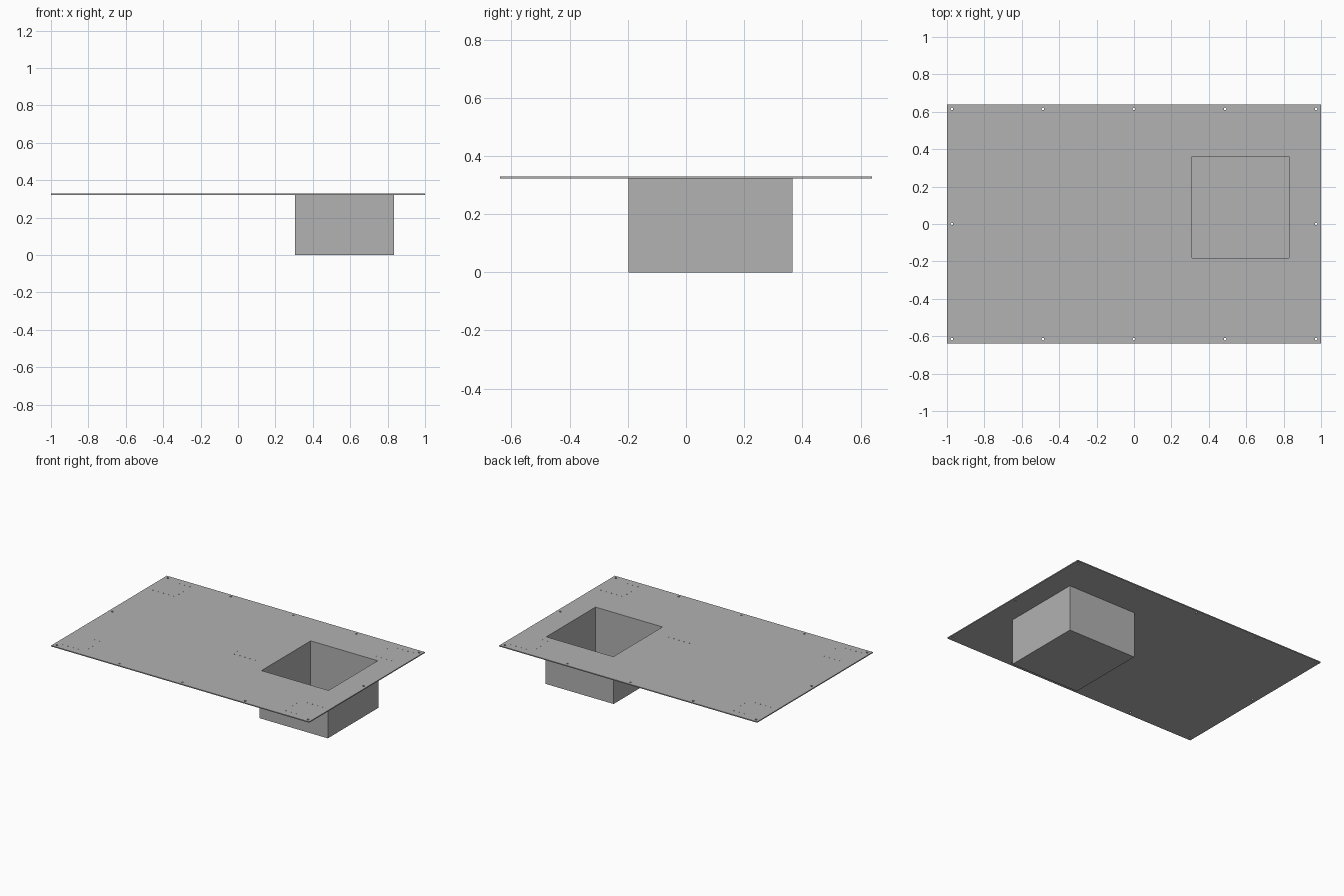
import bpy, bmesh
from mathutils import Matrix, Vector

if "Cube" in bpy.data.objects:
    bpy.data.objects.remove(bpy.data.objects["Cube"], do_unlink=True)

TOP, UNDER = 0.329, 0.322

steel = bpy.data.materials.new("grey_steel")
steel.use_nodes = True
GREY = (0.445, 0.445, 0.445, 1)
steel.diffuse_color = GREY
steel.node_tree.nodes["Principled BSDF"].inputs["Base Color"].default_value = GREY


def add_box(bm, low, high):
    low, high = Vector(low), Vector(high)
    place = Matrix.Translation((low + high) / 2) @ Matrix.Diagonal((*(high - low), 1))
    bmesh.ops.create_cube(bm, size=1, matrix=place)


def add_hole(bm, x, y, radius, bottom, sides):
    height = TOP + 0.02 - bottom
    bmesh.ops.create_cone(bm, cap_ends=True, segments=sides, radius1=radius, radius2=radius,
                          depth=height, matrix=Matrix.Translation((x, y, bottom + height / 2)))


def make_object(name, bm):
    mesh = bpy.data.meshes.new(name)
    bm.to_mesh(mesh)
    bm.free()
    mesh.materials.append(steel)
    obj = bpy.data.objects.new(name, mesh)
    bpy.context.collection.objects.link(obj)
    return obj


def cut(obj, cutter):
    mod = obj.modifiers.new("cut", 'BOOLEAN')
    mod.operation, mod.solver, mod.object = 'DIFFERENCE', 'EXACT', cutter
    cutter.hide_render = True
    cutter.hide_set(True)


# Table top sheet and the open tray below it
bm = bmesh.new()
add_box(bm, (-1, -0.64, UNDER), (1, 0.64, TOP))
table_top = make_object("table_top", bm)

bm = bmesh.new()
add_box(bm, (0.305, -0.198, 0), (0.835, 0.366, UNDER))
tray = make_object("tray", bm)

# Rectangular opening shared by sheet and tray
bm = bmesh.new()
add_box(bm, (0.31, -0.183, 0.005), (0.83, 0.362, TOP + 0.05))
opening_cutter = make_object("opening_cutter", bm)

# Bolt holes round the rim, going right through
bm = bmesh.new()
for i in range(-2, 3):
    for side in (-1, 1):
        add_hole(bm, i * 0.487, side * 0.615, 0.007, UNDER - 0.02, 16)
for side in (-1, 1):
    add_hole(bm, side * 0.974, 0, 0.007, UNDER - 0.02, 16)

# Shallow pilot holes for the mounting plates: four corners and the middle
plates = [(sx * 0.865, sy * 0.5, sx) for sx in (-1, 1) for sy in (-1, 1)]
plates.append((0.11, 0.01, 1))
for cx, cy, sx in plates:
    spots = [(cx + i * 0.04, cy + row * 0.09) for i in range(-2, 3) for row in (-1, 1)]
    spots += [(cx - sx * 0.09, cy + j * 0.045) for j in (-1, 0, 1)]
    for x, y in spots:
        add_hole(bm, x, y, 0.003, TOP - 0.004, 8)
hole_cutter = make_object("hole_cutter", bm)

cut(table_top, opening_cutter)
cut(table_top, hole_cutter)
cut(tray, opening_cutter)
